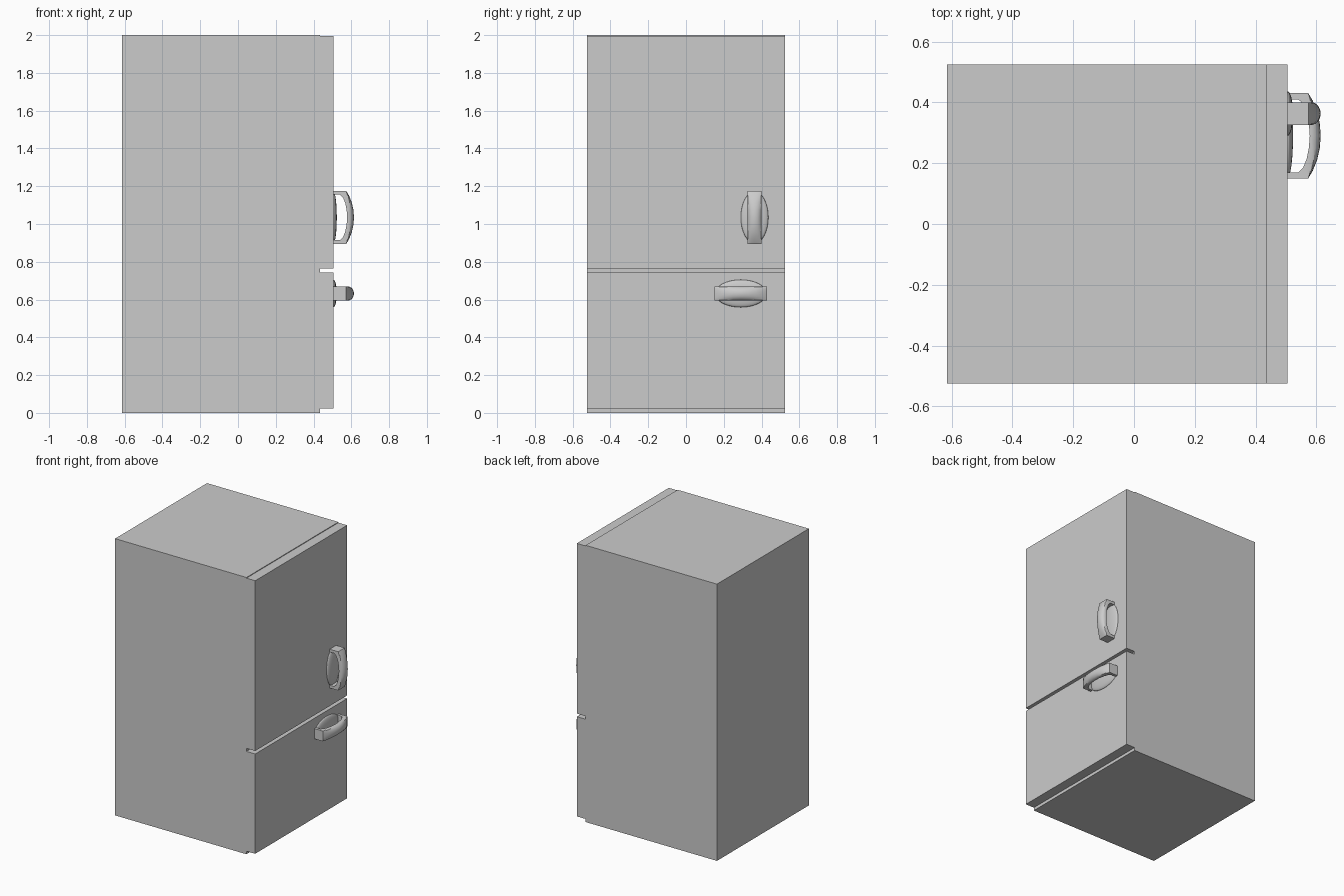
import bpy, bmesh, math

if "Cube" in bpy.data.objects:
    bpy.data.objects.remove(bpy.data.objects["Cube"])


def box(name, lo, hi):
    bm = bmesh.new()
    bmesh.ops.create_cube(bm, size=1)
    for v in bm.verts:
        v.co = [(a + b) / 2 + c * (b - a) for a, b, c in zip(lo, hi, v.co)]
    return finish(name, bm)


def finish(name, bm, smooth=0):
    bmesh.ops.recalc_face_normals(bm, faces=bm.faces)
    mesh = bpy.data.meshes.new(name)
    bm.to_mesh(mesh)
    bm.free()
    ob = bpy.data.objects.new(name, mesh)
    bpy.context.collection.objects.link(ob)
    if smooth:
        bpy.context.view_layer.objects.active = ob
        ob.select_set(True)
        bpy.ops.object.shade_smooth_by_angle(angle=math.radians(smooth))
        ob.select_set(False)
    return ob


FACE = 0.505  # outer face of the doors
# half of the grip arch: inner (along, x), outer (along, x), crown height
HALF = [
    (0.120, 0.500, 0.140, 0.500, 0.000),
    (0.120, 0.540, 0.140, 0.573, 0.000),
    (0.105, 0.556, 0.115, 0.588, 0.008),
    (0.075, 0.568, 0.080, 0.602, 0.018),
    (0.040, 0.575, 0.040, 0.611, 0.026),
    (0.000, 0.578, 0.000, 0.614, 0.030),
]


def grip(name, y, z, vertical):
    """Arched bar whose outer side is crowned in the middle."""
    stations = HALF + [(-a, b, -c, d, e) for a, b, c, d, e in HALF[-2::-1]]
    half_w, n = 0.037, 8
    bm = bmesh.new()

    def vert(x, along, across):
        dy, dz = (across, along) if vertical else (along, across)
        return bm.verts.new((x, y + dy, z + dz))

    rings = []
    for si, xi, so, xo, crown in stations:
        ring = [vert(xi, si, -half_w), vert(xi, si, half_w)]
        for k in range(n + 1):
            a = math.pi * k / n
            ring.append(vert(xo - crown * (1 - math.sin(a)), so, half_w * math.cos(a)))
        rings.append(ring)
    for r, s in zip(rings, rings[1:]):
        for i in range(len(r)):
            j = (i + 1) % len(r)
            bm.faces.new((r[i], r[j], s[j], s[i]))
    bm.faces.new(rings[0])
    bm.faces.new(rings[-1])
    return finish(name, bm, 30)


def dome(name, y, z, vertical):
    """Shallow oval boss behind the grip."""
    ry, rz = (0.073, 0.137) if vertical else (0.137, 0.073)
    bm = bmesh.new()
    bmesh.ops.create_uvsphere(bm, u_segments=32, v_segments=16, radius=1)
    for v in bm.verts:
        a, b, c = v.co
        v.co = (FACE + 0.018 * c, y + ry * a, z + rz * b)
    return finish(name, bm, 60)


# cabinet and the two doors
box("cabinet", (-0.615, -0.525, 0), (0.435, 0.525, 2))
box("lower_door", (0.435, -0.525, 0.022), (FACE, 0.525, 0.743))
box("upper_door", (0.435, -0.525, 0.765), (FACE, 0.525, 1.995))

# handles
for door, y, z, vertical in (("upper", 0.363, 1.035, True), ("lower", 0.29, 0.632, False)):
    grip(door + "_handle_grip", y, z, vertical)
    dome(door + "_handle_boss", y, z, vertical)
